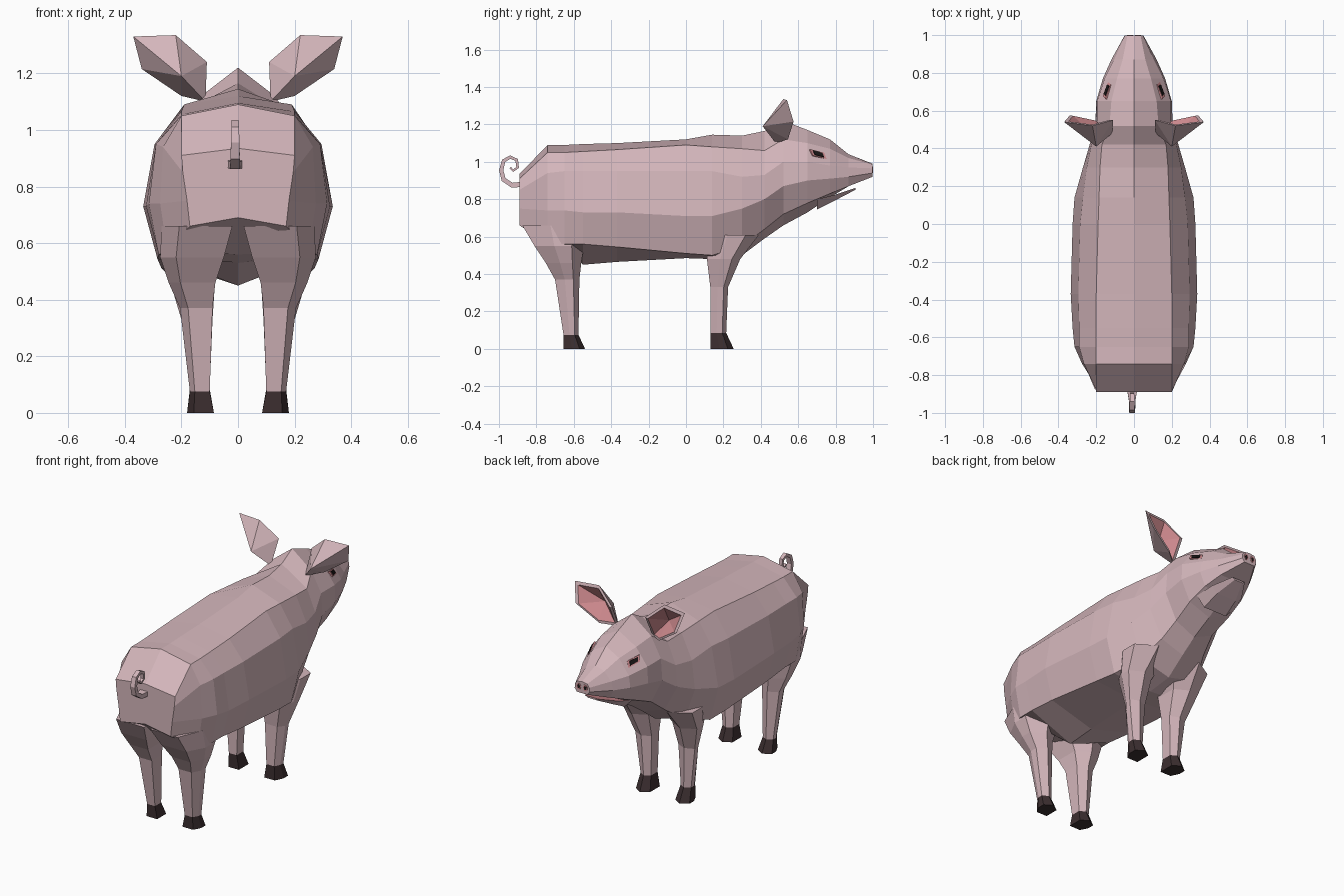
import bpy, bmesh, math
from mathutils import Vector


def material(name, rgb):
    m = bpy.data.materials.new(name)
    m.diffuse_color = (*rgb, 1)
    return m


SKIN = material("skin", (0.66, 0.47, 0.50))
PINK = material("inner_pink", (0.66, 0.27, 0.29))
DARK = material("dark", (0.045, 0.028, 0.03))
BLACK = material("black", (0.01, 0.008, 0.008))


def build(name, verts, faces, mats, mirror=False, slots=None):
    me = bpy.data.meshes.new(name)
    me.from_pydata([tuple(v) for v in verts], [], faces)
    for m in mats:
        me.materials.append(m)
    if slots:
        me.polygons.foreach_set("material_index", slots)
    bm = bmesh.new()
    bm.from_mesh(me)
    bmesh.ops.recalc_face_normals(bm, faces=bm.faces)
    bm.to_mesh(me)
    bm.free()
    ob = bpy.data.objects.new(name, me)
    bpy.context.collection.objects.link(ob)
    if mirror:
        ob.modifiers.new("mirror", 'MIRROR').use_mirror_merge = False
    return ob


def loft(name, rings, mat, mirror=False):
    n = len(rings[0])
    verts = [p for r in rings for p in r]
    faces = [(k * n + i, k * n + (i + 1) % n, (k + 1) * n + (i + 1) % n, (k + 1) * n + i)
             for k in range(len(rings) - 1) for i in range(n)]
    faces += [tuple(range(n)), tuple(range(len(verts) - n, len(verts)))]
    return build(name, verts, faces, [mat], mirror)


def section(y, zt, wt, ze, wu, zu, wm, zm, wl, zl, zb):
    half = [(wt, ze), (wu, zu), (wm, zm), (wl, zl)]
    return ([(0, y, zt)] + [(x, y, z) for x, z in half] + [(0, y, zb)]
            + [(-x, y, z) for x, z in reversed(half)])


# Body and head: y, top, then half-width / height pairs, then underside
TRUNK = [
    (-0.89, 0.935, 0.20, 0.91, 0.195, 0.85, 0.18, 0.75, 0.17, 0.66, 0.69),
    (-0.74, 1.09, 0.20, 1.05, 0.265, 0.94, 0.275, 0.74, 0.25, 0.57, 0.56),
    (-0.65, 1.09, 0.20, 1.05, 0.29, 0.95, 0.315, 0.74, 0.28, 0.56, 0.53),
    (-0.55, 1.095, 0.20, 1.055, 0.29, 0.95, 0.325, 0.73, 0.28, 0.56, 0.45),
    (-0.37, 1.10, 0.20, 1.065, 0.295, 0.95, 0.335, 0.73, 0.285, 0.545, 0.465),
    (0.0, 1.12, 0.19, 1.09, 0.285, 0.95, 0.325, 0.71, 0.27, 0.51, 0.485),
    (0.14, 1.145, 0.185, 1.08, 0.27, 0.95, 0.315, 0.71, 0.26, 0.50, 0.48),
    (0.30, 1.14, 0.18, 1.07, 0.25, 0.92, 0.27, 0.75, 0.20, 0.55, 0.50),
    (0.42, 1.165, 0.17, 1.06, 0.225, 0.93, 0.235, 0.80, 0.15, 0.64, 0.59),
]
HEAD = [
    (0.52, 1.22, 0.13, 1.12, 0.195, 1.0, 0.205, 0.87, 0.13, 0.72, 0.66),
    (0.65, 1.17, 0.12, 1.10, 0.195, 1.0, 0.20, 0.90, 0.14, 0.78, 0.73),
    (0.77, 1.12, 0.09, 1.07, 0.155, 0.98, 0.165, 0.91, 0.13, 0.83, 0.81),
    (0.87, 1.04, 0.06, 1.02, 0.105, 0.97, 0.12, 0.92, 0.10, 0.87, 0.87),
    (0.998, 0.99, 0.035, 0.985, 0.048, 0.965, 0.05, 0.94, 0.035, 0.92, 0.92),
]
loft("body_and_head", [section(*r) for r in TRUNK + HEAD], SKIN)


# Lower jaw with a pink top
def jaw_ring(y, w, zt, zb):
    return [(-w, y, zt), (w, y, zt), (w * 0.6, y, zb), (-w * 0.6, y, zb)]


jaw = loft("lower_jaw", [jaw_ring(0.70, 0.13, 0.80, 0.745), jaw_ring(0.80, 0.11, 0.825, 0.795),
                         jaw_ring(0.905, 0.045, 0.86, 0.85)], SKIN)
jaw.data.materials.append(PINK)
for p in jaw.data.polygons:
    if p.normal.z > 0.7:
        p.material_index = 1


# Legs and hooves: six-sided rings given as x0, x1, y0, y1, z
def leg_ring(x0, x1, y0, y1, z):
    w, d = x1 - x0, y1 - y0
    return [(x0, y0, z), (x1 - 0.25 * w, y0, z), (x1, y0 + 0.4 * d, z),
            (x1, y1 - 0.25 * d, z), (x0 + 0.5 * w, y1, z), (x0, y1 - 0.25 * d, z)]


HIND = [(0.10, 0.17, -0.655, -0.575, 0.075), (0.09, 0.205, -0.70, -0.57, 0.37),
        (0.08, 0.245, -0.75, -0.56, 0.46), (0.05, 0.275, -0.81, -0.545, 0.55),
        (0.02, 0.27, -0.875, -0.50, 0.66)]
FORE = [(0.10, 0.17, 0.13, 0.215, 0.085), (0.09, 0.20, 0.13, 0.225, 0.33),
        (0.08, 0.245, 0.112, 0.29, 0.48), (0.03, 0.265, 0.11, 0.39, 0.61)]
HOOVES = {"hind": (0.085, 0.18, -0.655, -0.54, 0), "front": (0.085, 0.18, 0.13, 0.255, 0)}
for name, rows in (("hind", HIND), ("front", FORE)):
    loft(name + "_leg", [leg_ring(*r) for r in rows], SKIN, True)
    loft(name + "_hoof", [leg_ring(*HOOVES[name]), leg_ring(*rows[0])], DARK, True)

# Ears: rim outline, ridge point behind, pink hollow in front
rim = [Vector(p) for p in [(0.115, 0.48, 1.10), (0.11, 0.55, 1.24), (0.22, 0.52, 1.335),
                           (0.37, 0.54, 1.33), (0.34, 0.575, 1.215), (0.20, 0.545, 1.12)]]
centre = sum(rim, Vector()) / 6
inset = [centre.lerp(p, 0.84) + Vector((0, 0.004, 0)) for p in rim]
ear = rim + inset + [Vector((0.20, 0.41, 1.19)), Vector((0.215, 0.47, 1.22))]
faces, slots = [], []
for i in range(6):
    j = (i + 1) % 6
    faces += [(i, j, 12), (i, j, j + 6, i + 6), (i + 6, j + 6, 13)]
    slots += [0, 0, 1]
build("ear", ear, faces, [SKIN, PINK], True, slots)

# Eyes: pink lid with a dark eye on top
along = Vector((-0.30, 1, -0.38)).normalized()
out = Vector((0.81, 0.43, 0.50))
out = (out - along * out.dot(along)).normalized()
up = out.cross(along)


def eye_ring(s, off):
    c = Vector((0.138, 0.705, 1.038)) + out * off
    return [c + along * a * s + up * b * s for a, b in
            [(-0.05, 0.01), (-0.03, -0.022), (0.05, -0.012), (0.03, 0.022)]]


loft("eyelid", [eye_ring(1.1, -0.02), eye_ring(1, 0.008)], PINK, True)
loft("eye", [eye_ring(0.72, 0), eye_ring(0.66, 0.012)], BLACK, True)


# Nostrils
def nostril_ring(r, y):
    return [(0.022 + r * math.cos(k * math.pi / 3), y, 0.957 + 1.3 * r * math.sin(k * math.pi / 3))
            for k in range(6)]


loft("nostril_rim", [nostril_ring(0.017, 0.985), nostril_ring(0.016, 0.9995)], PINK, True)
loft("nostril", [nostril_ring(0.010, 0.99), nostril_ring(0.010, 1.0)], BLACK, True)

# Curly tail: square tube along a spiral
path = [(-0.87, 0.88), (-0.93, 0.875), (-0.975, 0.905), (-0.988, 0.955), (-0.975, 1.005),
        (-0.94, 1.025), (-0.905, 1.01), (-0.90, 0.97), (-0.925, 0.952), (-0.94, 0.97)]
rings = []
for i, (y, z) in enumerate(path):
    a, b = path[max(i - 1, 0)], path[min(i + 1, len(path) - 1)]
    t = Vector((0, b[0] - a[0], b[1] - a[1])).normalized()
    n = Vector((0, -t.z, t.y))
    r = 0.019 - 0.0013 * i
    w = 0.028 if i == 0 else r
    c = Vector((-0.01, y, z))
    rings.append([c + Vector((sx * w, 0, 0)) + n * sn * r * 0.75
                  for sx, sn in ((-1, -1), (1, -1), (1, 1), (-1, 1))])
loft("tail", rings, SKIN)
